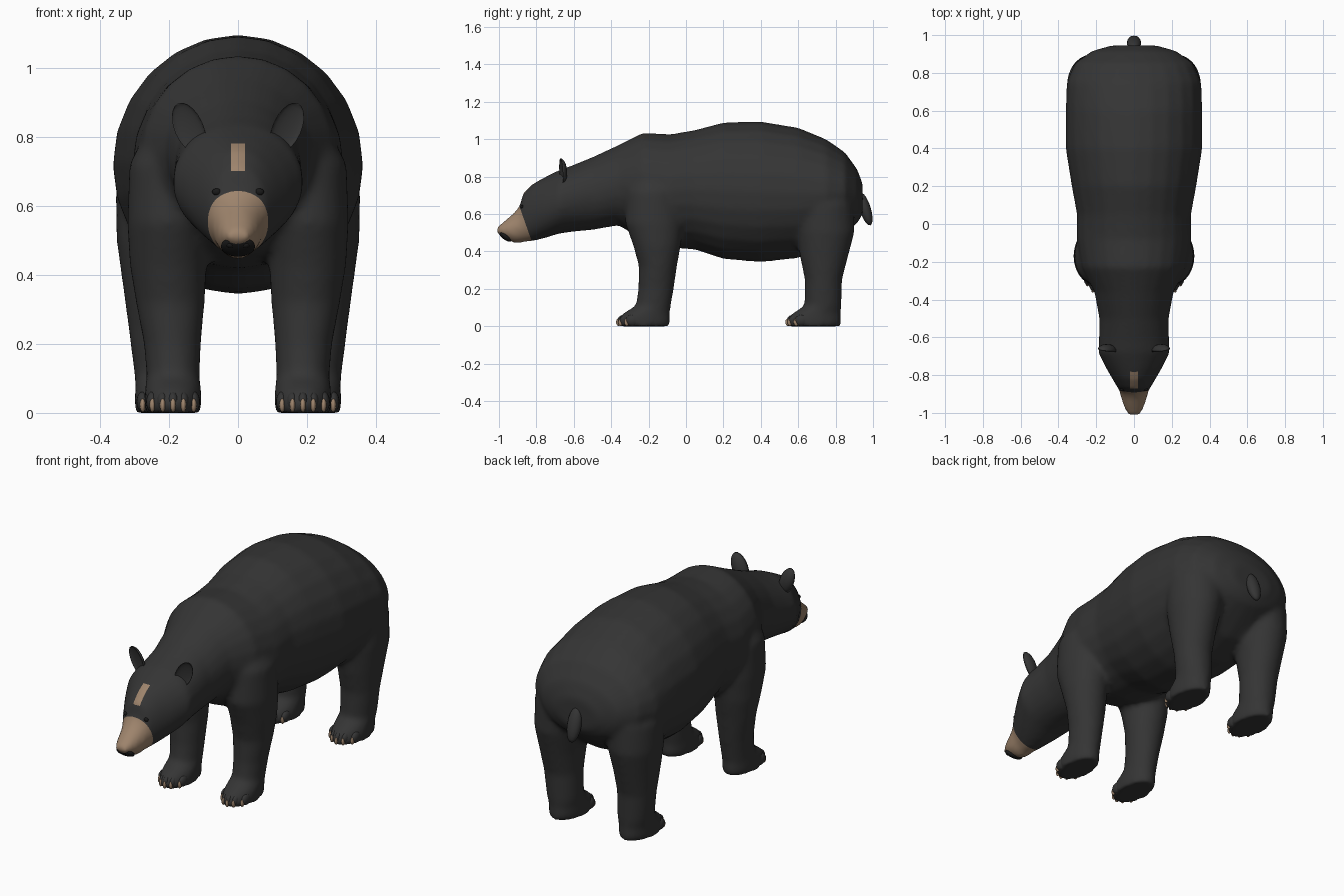
import bpy, bmesh, math
from mathutils import Vector, Matrix
from mathutils.bvhtree import BVHTree

if "Cube" in bpy.data.objects:
    bpy.data.objects.remove(bpy.data.objects["Cube"])


def material(name, rgb):
    m = bpy.data.materials.new(name)
    m.use_nodes = True
    m.diffuse_color = (*rgb, 1)
    m.node_tree.nodes["Principled BSDF"].inputs["Base Color"].default_value = (*rgb, 1)
    return m


FUR = material("dark fur", (0.035, 0.035, 0.035))
TAN = material("tan", (0.34, 0.23, 0.15))
BLACK = material("black", (0.01, 0.01, 0.01))


def finish(bm, name, *mats):
    bmesh.ops.recalc_face_normals(bm, faces=bm.faces)
    mesh = bpy.data.meshes.new(name)
    bm.to_mesh(mesh)
    bm.free()
    for m in mats:
        mesh.materials.append(m)
    for p in mesh.polygons:
        p.use_smooth = True
    ob = bpy.data.objects.new(name, mesh)
    bpy.context.collection.objects.link(ob)
    return ob


def loft(bm, rings, sides=24):
    """Skin a closed tube through (centre, axis_u, axis_v) ellipses."""
    loops = []
    for c, u, v in rings:
        angles = [2 * math.pi * i / sides for i in range(sides)]
        loops.append([bm.verts.new(Vector(c) + Vector(u) * math.cos(a) + Vector(v) * math.sin(a))
                      for a in angles])
    for a, b in zip(loops, loops[1:]):
        for i in range(sides):
            j = (i + 1) % sides
            bm.faces.new((a[i], a[j], b[j], b[i]))
    bm.faces.new(loops[0])
    bm.faces.new(loops[-1])


def ellipsoid(bm, centre, radii, tilt=(0, 0, 0), dish=False):
    verts = bmesh.ops.create_uvsphere(bm, u_segments=16, v_segments=10, radius=1)["verts"]
    if dish:  # hollow the front side
        for v in verts:
            if v.co.y < 0:
                v.co.y *= -0.35
    rot = Matrix.Identity(4)
    for angle, axis in zip(tilt, "XYZ"):
        rot = Matrix.Rotation(angle, 4, axis) @ rot
    bmesh.ops.transform(bm, verts=verts,
                        matrix=Matrix.Translation(centre) @ rot @ Matrix.Diagonal((*radii, 1)))


# Torso, neck, head and muzzle: y, top, bottom, half width
SPINE = [
    (-1.01, .53, .495, .035), (-.96, .572, .465, .056), (-.92, .605, .445, .068),
    (-.888, .645, .445, .076), (-.872, .71, .45, .084), (-.82, .762, .455, .115),
    (-.76, .795, .47, .15), (-.68, .835, .495, .19), (-.61, .86, .505, .186),
    (-.5, .905, .515, .184), (-.36, .97, .54, .21), (-.23, 1.035, .46, .28),
    (-.08, 1.027, .42, .305), (.05, 1.05, .41, .302), (.2, 1.09, .36, .33),
    (.4, 1.095, .343, .362), (.6, 1.062, .365, .362), (.75, 1.0, .42, .357),
    (.85, .93, .5, .315), (.915, .84, .55, .225), (.945, .76, .6, .12)]
# Legs: z, x, y, half width, half depth
FRONT_LEG = [
    (0, .188, -.225, .08, .14), (.035, .188, -.225, .083, .142), (.065, .188, -.215, .082, .128),
    (.11, .188, -.175, .077, .094), (.2, .19, -.16, .083, .095), (.32, .196, -.15, .1, .102),
    (.43, .202, -.155, .112, .127), (.55, .203, -.17, .118, .155), (.72, .195, -.17, .12, .15),
    (.88, .13, -.16, .1, .11)]
HIND_LEG = [
    (0, .21, .685, .088, .143), (.035, .21, .685, .09, .145), (.065, .21, .695, .088, .132),
    (.11, .212, .732, .088, .099), (.25, .22, .735, .098, .1), (.37, .222, .738, .112, .128),
    (.5, .22, .745, .132, .155), (.65, .2, .74, .155, .16), (.8, .15, .72, .14, .14)]

bm = bmesh.new()
loft(bm, [((0, y, (t + b) / 2), (w, 0, 0), (0, 0, (t - b) / 2)) for y, t, b, w in SPINE])
for side in (-1, 1):
    for leg in (FRONT_LEG, HIND_LEG):
        loft(bm, [((side * x, y, z), (rx, 0, 0), (0, ry, 0)) for z, x, y, rx, ry in leg])
draft = finish(bm, "body_draft", FUR)

# Fuse the overlapping parts into one smooth skin
remesh = draft.modifiers.new("fuse", "REMESH")
remesh.mode = "VOXEL"
remesh.voxel_size = 0.014
relax = draft.modifiers.new("relax", "SMOOTH")
relax.factor = 0.5
relax.iterations = 8
bpy.context.view_layer.update()
fused = draft.evaluated_get(bpy.context.evaluated_depsgraph_get())
bm = bmesh.new()
bm.from_mesh(fused.to_mesh())
bpy.data.objects.remove(draft)


def cut(point, normal, test):
    faces = [f for f in bm.faces if test(f.calc_center_median())]
    geom = faces + list({e for f in faces for e in f.edges}) + list({v for f in faces for v in f.verts})
    bmesh.ops.bisect_plane(bm, geom=geom, plane_co=point, plane_no=normal, dist=1e-5)


# Cut clean borders for the tan muzzle and forehead blaze, then colour them
edge, slope = Vector((0, -.885, .625)), Vector((0, .17, .06))
cut(edge, slope, lambda c: c.y < -.75)
for x in (-.02, .02):
    cut((x, 0, 0), (1, 0, 0), lambda c: c.y < -.74 and .68 < c.z < .8)
for z in (.7, .78):
    cut((0, 0, z), (0, 0, 1), lambda c: c.y < -.74 and abs(c.x) < .05)
for f in bm.faces:
    c = f.calc_center_median()
    blaze = c.y < -.74 and abs(c.x) < .02 and .7 < c.z < .78
    f.material_index = int(blaze or (c - edge).dot(slope) < 0)
    f.smooth = True
surface = BVHTree.FromBMesh(bm)
finish(bm, "body", FUR, TAN)

# Nose pad with nostrils
bm = bmesh.new()
ellipsoid(bm, (0, -.966, .482), (.05, .042, .018), (-.68, 0, 0))
for side in (-1, 1):
    ellipsoid(bm, (side * .022, -.982, .487), (.012, .012, .01))
finish(bm, "nose", BLACK)

# Tail
bm = bmesh.new()
ellipsoid(bm, (0, .958, .628), (.038, .03, .092), (.3, 0, 0))
finish(bm, "tail", FUR)

for side, label in ((1, "left"), (-1, "right")):
    # Cupped ear leaning outwards
    bm = bmesh.new()
    ellipsoid(bm, (side * .142, -.668, .825), (.043, .032, .078), (.12, side * .4, side * .25), True)
    finish(bm, label + "_ear", FUR)

    # Eye resting on the face
    spot = surface.ray_cast(Vector((side * .062, -1.5, .64)), Vector((0, 1, 0)))[0]
    bm = bmesh.new()
    ellipsoid(bm, spot, (.013, .008, .01))
    finish(bm, label + "_eye", BLACK)

    # Toes and claws, five to a paw
    for name, px, py, spread in (("front", .188, -.33, .03), ("hind", .21, .575, .033)):
        toes, claws = bmesh.new(), bmesh.new()
        for i in range(-2, 3):
            x, y = side * (px + i * spread), py + .011 * i * i
            ellipsoid(toes, (x, y, .032), (.018, .036, .03))
            ellipsoid(claws, (x, y - .03, .022), (.008, .014, .02))
        finish(toes, f"{label}_{name}_toes", FUR)
        finish(claws, f"{label}_{name}_claws", TAN)
